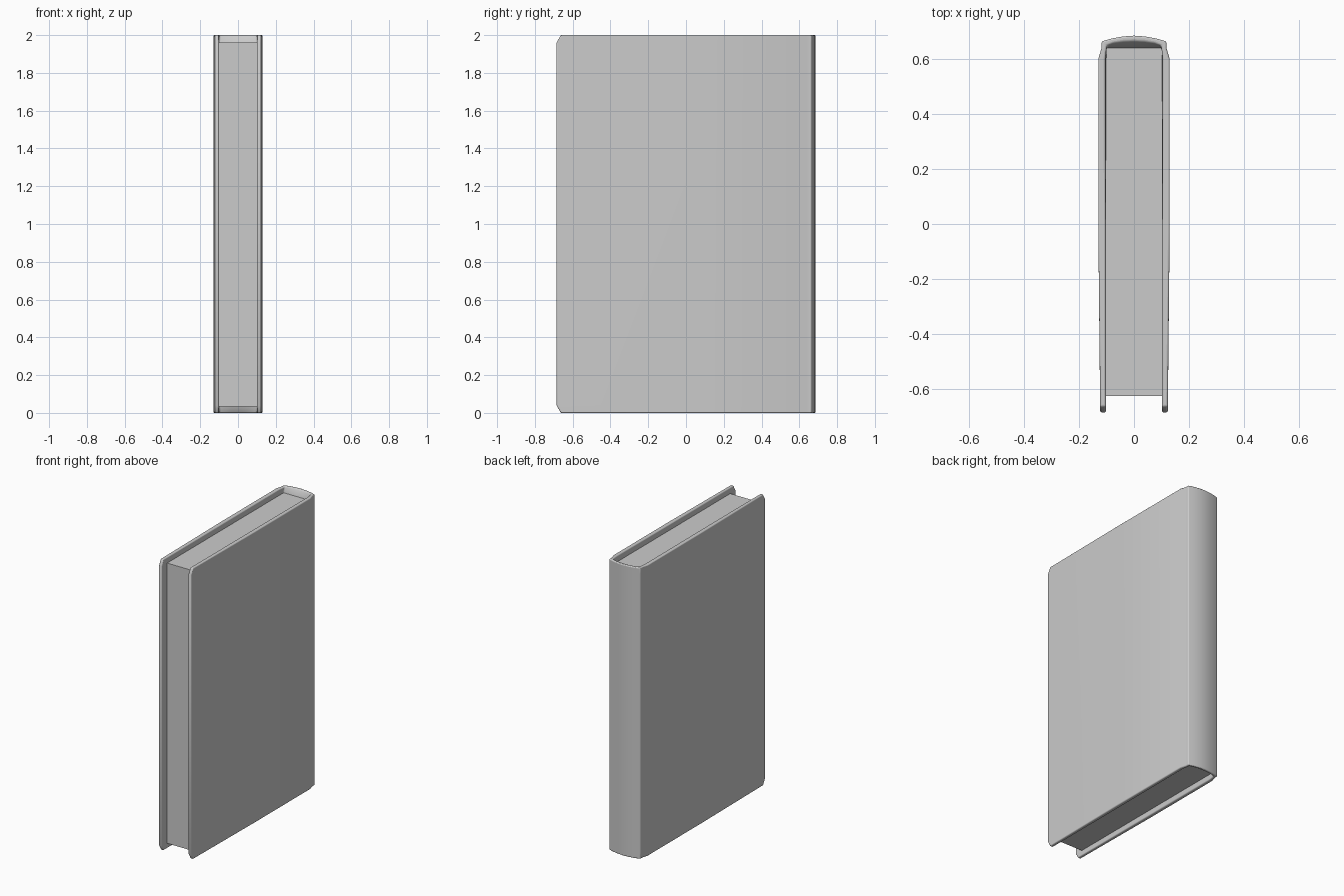
import bpy, bmesh

if "Cube" in bpy.data.objects:
    bpy.data.objects.remove(bpy.data.objects["Cube"])

# Half cross-section of the cover: (outer xy, inner xy, inner xy at head/tail)
HALF = [
    ((0.123, -0.685), (0.101, -0.685), (0.102, -0.685)),
    ((0.130, 0.000), (0.101, 0.000), (0.103, 0.000)),
    ((0.130, 0.600), (0.101, 0.600), (0.105, 0.600)),
    ((0.118, 0.640), (0.101, 0.630), (0.100, 0.640)),
    ((0.118, 0.664), (0.101, 0.640), (0.097, 0.651)),
    ((0.080, 0.675), (0.075, 0.640), (0.075, 0.659)),
    ((0.040, 0.682), (0.038, 0.640), (0.038, 0.665)),
    ((0.000, 0.685), (0.000, 0.640), (0.000, 0.667)),
]
FLIP = [tuple((-x, y) for x, y in p) for p in HALF[-2::-1]]
PROFILE = HALF + FLIP


def finish(name, bm):
    bmesh.ops.recalc_face_normals(bm, faces=bm.faces)
    mesh = bpy.data.meshes.new(name)
    bm.to_mesh(mesh)
    bm.free()
    obj = bpy.data.objects.new(name, mesh)
    bpy.context.collection.objects.link(obj)
    return obj


# Cover: two boards and a rounded spine, lofted upward with clipped corners
bm = bmesh.new()
rings = []
n = len(PROFILE)
for z, end in ((0, True), (0.04, False), (1.96, False), (2, True)):
    outer = [list(p[0]) for p in PROFILE]
    inner = [list(p[2 if end else 1]) for p in PROFILE]
    if end:
        for pts in (outer, inner):
            pts[0][1] = pts[-1][1] = -0.663
    ring = outer + inner[::-1]
    rings.append([bm.verts.new((x, y, z)) for x, y in ring])
m = 2 * n
for a, b in zip(rings, rings[1:]):
    for i in range(m):
        j = (i + 1) % m
        bm.faces.new((a[i], a[j], b[j], b[i]))
for r in (rings[0], rings[-1]):
    for i in range(n - 1):
        bm.faces.new((r[i], r[i + 1], r[m - 2 - i], r[m - 1 - i]))
cover = finish("book_cover", bm)
bev = cover.modifiers.new("rounded_edges", 'BEVEL')
bev.width = 0.006
bev.segments = 3
bev.limit_method = 'ANGLE'
bev.angle_limit = 0.75

# Page block
bm = bmesh.new()
bmesh.ops.create_cube(bm, size=1)
for v in bm.verts:
    v.co.x *= 0.204
    v.co.y = 0.644 if v.co.y > 0 else -0.625
    v.co.z = 1.96 if v.co.z > 0 else 0.035
finish("page_block", bm)

# Smooth shading on the cover
bpy.context.view_layer.objects.active = cover
cover.select_set(True)
bpy.ops.object.shade_smooth_by_angle(angle=0.6)
